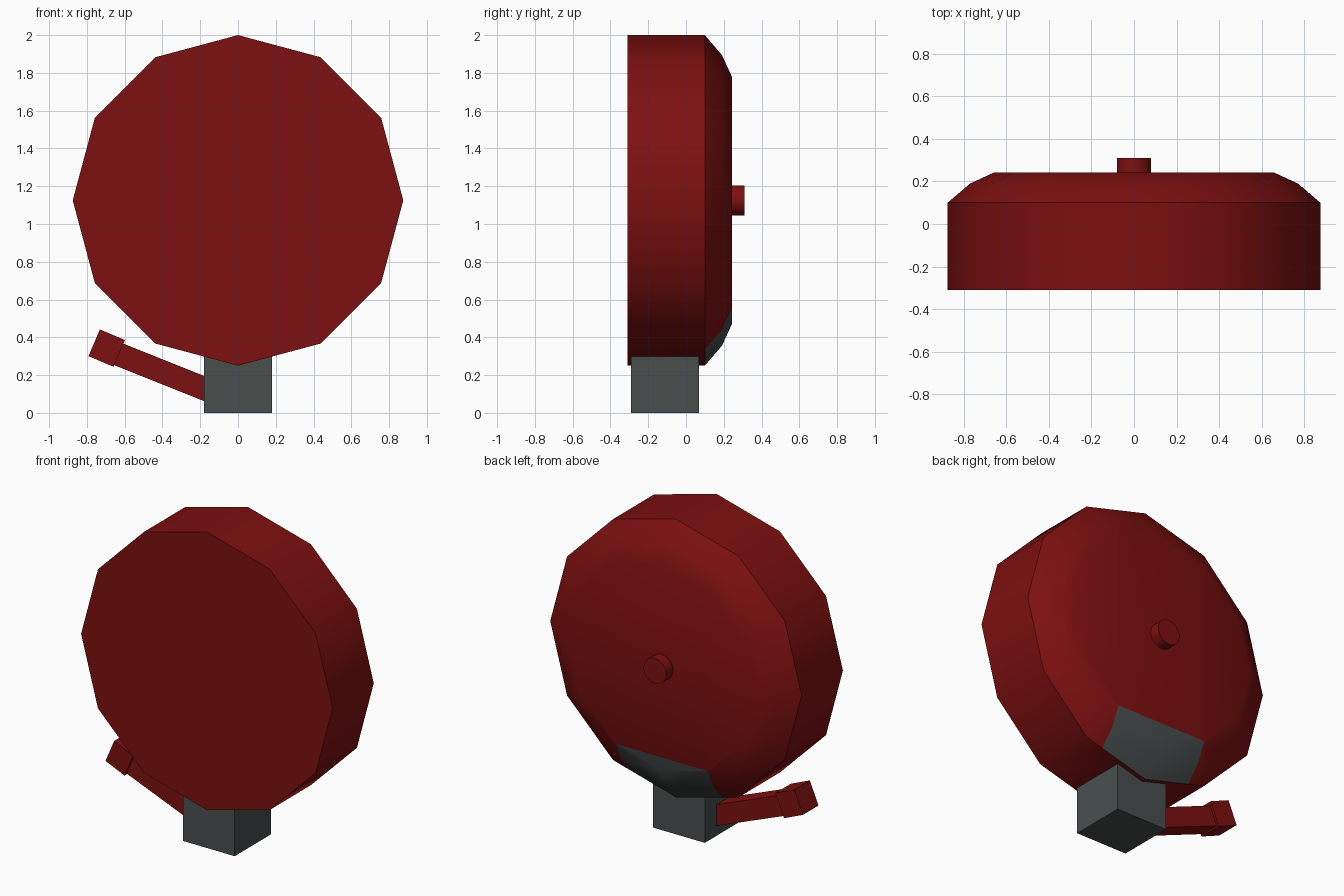
import bpy
import bmesh
from math import radians, sin, cos, tau
from mathutils import Matrix, Vector

default = bpy.data.objects.get("Cube")
if default:
    bpy.data.objects.remove(default, do_unlink=True)


def make_material(name, rgb):
    mat = bpy.data.materials.new(name)
    mat.use_nodes = True
    color = (*rgb, 1.0)
    mat.diffuse_color = color
    mat.node_tree.nodes["Principled BSDF"].inputs["Base Color"].default_value = color
    return mat


red = make_material("bell red", (0.205, 0.005, 0.005))
gray = make_material("slate gray", (0.065, 0.077, 0.076))


def add_object(name, bm, materials):
    bmesh.ops.recalc_face_normals(bm, faces=bm.faces)
    mesh = bpy.data.meshes.new(name)
    bm.to_mesh(mesh)
    bm.free()
    obj = bpy.data.objects.new(name, mesh)
    bpy.context.collection.objects.link(obj)
    for mat in materials:
        mesh.materials.append(mat)
    return obj


def smooth(obj):
    bpy.ops.object.select_all(action='DESELECT')
    obj.select_set(True)
    bpy.context.view_layer.objects.active = obj
    bpy.ops.object.shade_smooth_by_angle(angle=radians(35))


def turned(profile, sides, height):
    """Closed solid turned around the y axis from (radius, y) pairs."""
    bm = bmesh.new()
    rings = []
    for radius, y in profile:
        angles = [tau * k / sides for k in range(sides)]
        rings.append([bm.verts.new((radius * cos(a), y, height + radius * sin(a)))
                      for a in angles])
    for low, high in zip(rings, rings[1:]):
        for k in range(sides):
            n = (k + 1) % sides
            bm.faces.new((low[k], low[n], high[n], high[k]))
    bm.faces.new(rings[0])
    bm.faces.new(rings[-1])
    return bm


def block(name, center, size, mat, tilt=0):
    bm = bmesh.new()
    place = (Matrix.Translation(center) @ Matrix.Rotation(radians(tilt), 4, 'Y')
             @ Matrix.Diagonal((*size, 1)))
    bmesh.ops.create_cube(bm, size=1, matrix=place)
    return add_object(name, bm, [mat])


# Twelve-sided gong with a rounded back rim
HUB = 1.125
RIM_Y = 0.10
bm = turned([(0.875, -0.31), (0.875, RIM_Y), (0.77, 0.19), (0.655, 0.243)], 12, HUB)

# Gray patch cut into the lower back of the rim
PATCH_X, PATCH_Z = 0.32, 0.555
for point, normal in (((PATCH_X, 0, 0), (1, 0, 0)),
                      ((-PATCH_X, 0, 0), (1, 0, 0)),
                      ((0, 0, PATCH_Z), (0, 0, 1))):
    faces = [f for f in bm.faces if f.calc_center_median().y > RIM_Y
             and min(v.co.z for v in f.verts) < PATCH_Z]
    edges = {e for f in faces for e in f.edges}
    verts = {v for f in faces for v in f.verts}
    bmesh.ops.bisect_plane(bm, geom=faces + list(edges) + list(verts), dist=0.0001,
                           plane_co=Vector(point), plane_no=Vector(normal))
for f in bm.faces:
    c = f.calc_center_median()
    if c.y > RIM_Y and c.z < PATCH_Z and abs(c.x) < PATCH_X:
        f.material_index = 1
smooth(add_object("gong", bm, [red, gray]))

# Round knob on the back
smooth(add_object("knob", turned([(0.08, 0.22), (0.08, 0.31)], 16, HUB), [red]))

# Base box and striker
block("base_box", (0, -0.11, 0.17), (0.36, 0.36, 0.34), gray)
block("striker_arm", (-0.375, -0.11, 0.207), (0.6, 0.124, 0.124), red, 21.8)
block("striker_head", (-0.695, -0.11, 0.343), (0.144, 0.154, 0.154), red, 23)
